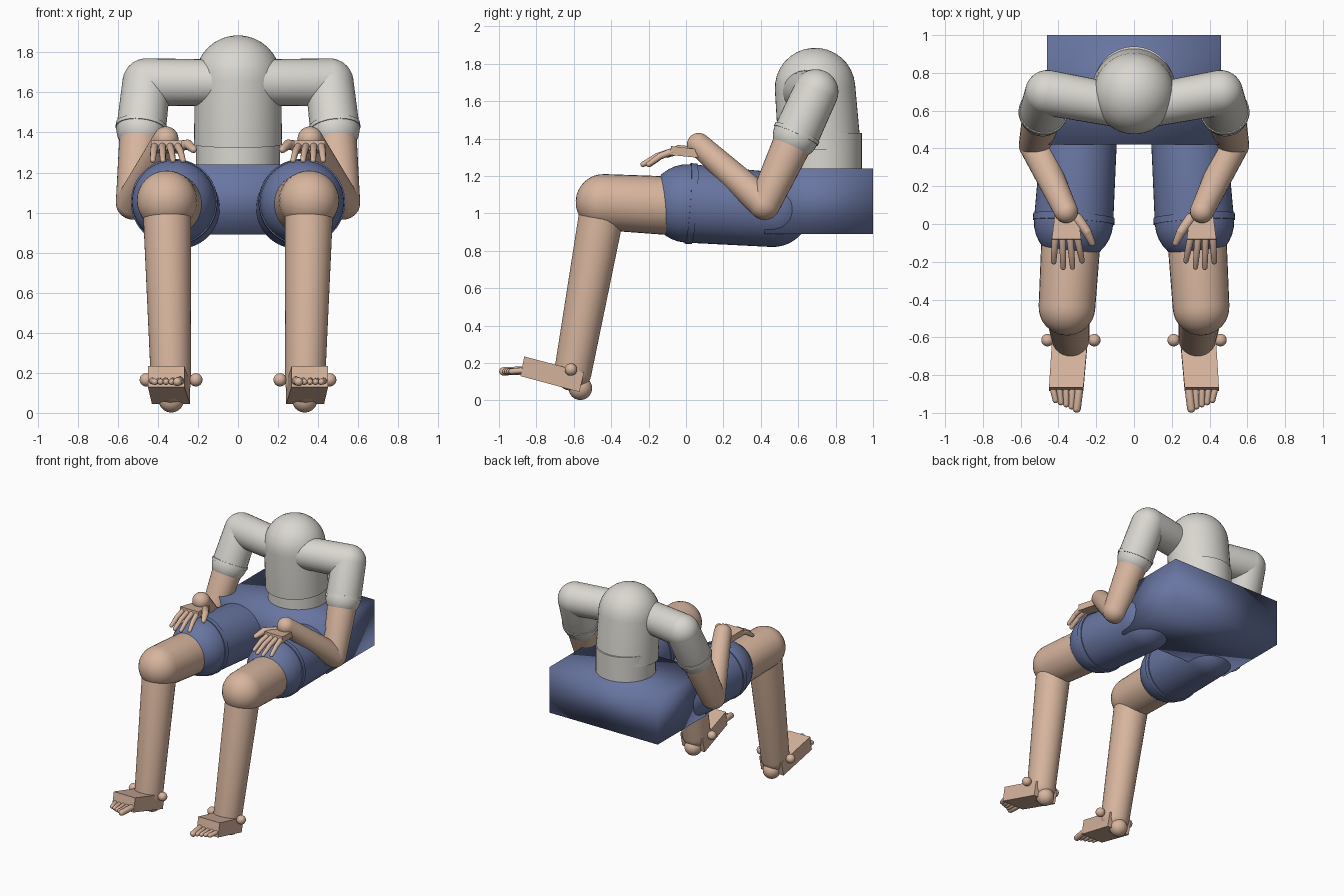
import bpy, bmesh, math
from mathutils import Vector

if "Cube" in bpy.data.objects:
    bpy.data.objects.remove(bpy.data.objects["Cube"], do_unlink=True)


def material(name, rgb):
    m = bpy.data.materials.new(name)
    m.use_nodes = True
    m.diffuse_color = (*rgb, 1)
    m.node_tree.nodes["Principled BSDF"].inputs["Base Color"].default_value = (*rgb, 1)
    return m


SHIRT = material("shirt_grey", (0.70, 0.68, 0.63))
SHORTS = material("shorts_blue", (0.14, 0.18, 0.36))
SKIN = material("skin_tan", (0.68, 0.46, 0.34))


def finish(bm, name, mat, smooth=True):
    bmesh.ops.recalc_face_normals(bm, faces=bm.faces)
    for f in bm.faces:
        f.smooth = smooth
    mesh = bpy.data.meshes.new(name)
    bm.to_mesh(mesh)
    bm.free()
    mesh.materials.append(mat)
    obj = bpy.data.objects.new(name, mesh)
    bpy.context.collection.objects.link(obj)
    return obj


def limb(name, p, q, r1, r2, mat, round_start=True, round_end=True, sides=32, steps=8):
    """Tapered tube from p to q with rounded or flat ends."""
    p, q = Vector(p), Vector(q)
    length = (q - p).length
    turn = (q - p).to_track_quat("Z", "Y")
    arc = [math.pi / 2 * i / steps for i in range(steps + 1)]
    start = [(r1 * math.sin(a), -r1 * math.cos(a)) for a in arc] if round_start else [(r1, 0)]
    end = [(r2 * math.cos(a), length + r2 * math.sin(a)) for a in arc] if round_end else [(r2, length)]
    bm = bmesh.new()
    rings = []
    for r, z in start + end:
        rings.append([bm.verts.new(p + turn @ Vector((r * math.cos(t), r * math.sin(t), z)))
                      for t in (2 * math.pi * i / sides for i in range(sides))])
    for a, b in zip(rings, rings[1:]):
        for i in range(sides):
            j = (i + 1) % sides
            bm.faces.new((a[i], a[j], b[j], b[i]))
    caps = []
    if not round_start:
        caps.append(bm.faces.new(rings[0]))
    if not round_end:
        caps.append(bm.faces.new(rings[-1]))
    bmesh.ops.remove_doubles(bm, verts=bm.verts, dist=0.0002)
    for f in caps:
        for e in f.edges:
            e.smooth = False
    return finish(bm, name, mat)


def ball(name, c, r, mat):
    bm = bmesh.new()
    bmesh.ops.create_uvsphere(bm, u_segments=24, v_segments=16, radius=r)
    bmesh.ops.translate(bm, verts=bm.verts, vec=c)
    return finish(bm, name, mat)


def slab(name, back, front, mat, smooth=False):
    """Box between two end rectangles: (x0, x1, y_low, y_high, z_low, z_high)."""
    bm = bmesh.new()
    loops = []
    for x0, x1, yl, yh, zl, zh in (back, front):
        loops.append([bm.verts.new(c) for c in
                      ((x0, yl, zl), (x1, yl, zl), (x1, yh, zh), (x0, yh, zh))])
    a, b = loops
    bm.faces.new(a)
    bm.faces.new(b)
    for i in range(4):
        j = (i + 1) % 4
        bm.faces.new((a[i], a[j], b[j], b[i]))
    return finish(bm, name, mat, smooth)


# Torso and pelvis
limb("chest", (0, 0.715, 1.34), (0, 0.69, 1.67), 0.22, 0.215, SHIRT, round_start=False, sides=48)
limb("waist", (0, 0.73, 1.15), (0, 0.73, 1.43), 0.21, 0.21, SHIRT, False, False, sides=48)
slab("pelvis", (-0.46, 0.46, 1.0, 1.0, 0.89, 1.24), (-0.46, 0.46, 0.42, 0.42, 0.89, 1.24), SHORTS, True)

for side, s in (("left", 1), ("right", -1)):
    def P(x, y, z):
        return Vector((s * x, y, z))

    def band(x0, x1, *rest):
        return (s * x0, s * x1, *rest)

    # Shorts leg with hem ring
    hip, hem = P(0.29, 0.465, 1.02), P(0.32, 0.01, 1.053)
    limb(side + "_shorts_leg", hip, hem, 0.2, 0.21, SHORTS, sides=48)
    axis = (hem - hip).normalized()
    limb(side + "_shorts_hem", hem - axis * 0.035, hem, 0.216, 0.216, SHORTS, False, False, sides=48)

    # Bare leg
    knee, ankle = P(0.355, -0.44, 1.06), P(0.335, -0.605, 0.15)
    limb(side + "_thigh", P(0.33, -0.02, 1.037), knee, 0.158, 0.15, SKIN)
    limb(side + "_shin", knee, ankle, 0.122, 0.1, SKIN)
    ball(side + "_heel", P(0.333, -0.565, 0.065), 0.063, SKIN)
    for x, part in ((0.21, "_inner_ankle"), (0.458, "_outer_ankle")):
        ball(side + part, P(x, -0.615, 0.165), 0.033, SKIN)

    # Foot and toes
    slab(side + "_foot", band(0.24, 0.43, -0.57, -0.545, 0.045, 0.15),
         band(0.268, 0.45, -0.885, -0.865, 0.13, 0.235), SKIN)
    for i in range(5):
        base = P(0.29 + 0.035 * i, -0.87, 0.16)
        tip = P(0.303 + 0.028 * i, -0.977 + 0.011 * i, 0.155)
        r = 0.022 if i == 0 else 0.016
        limb(f"{side}_toe_{i + 1}", base, tip, r, r, SKIN, sides=12, steps=4)

    # Shoulder, sleeve and cuff ring
    shoulder, elbow = P(0.457, 0.695, 1.65), P(0.525, 0.42, 1.05)
    limb(side + "_shoulder", P(0.1, 0.63, 1.65), shoulder, 0.115, 0.12, SHIRT)
    cuff = shoulder.lerp(elbow, 0.39)
    limb(side + "_sleeve", shoulder, cuff, 0.12, 0.124, SHIRT)
    limb(side + "_cuff", shoulder.lerp(elbow, 0.36), cuff, 0.129, 0.129, SHIRT, False, False)

    # Bare arm
    wrist = P(0.36, 0.068, 1.367)
    limb(side + "_upper_arm", cuff, elbow, 0.107, 0.085, SKIN)
    limb(side + "_forearm", elbow, wrist, 0.085, 0.063, SKIN)

    # Hand
    slab(side + "_palm", band(0.3, 0.415, 0.085, 0.085, 1.295, 1.34),
         band(0.28, 0.435, -0.085, -0.08, 1.312, 1.36), SKIN)
    for i, tip_y in enumerate((-0.195, -0.228, -0.23, -0.2)):
        base = P(0.3 + 0.039 * i, -0.075, 1.33)
        tip = P(0.275 + 0.05 * i, tip_y, 1.262)
        mid = base.lerp(tip, 0.5) + P(0, 0, 0.01)
        limb(f"{side}_finger_{i + 1}", base, mid, 0.019, 0.017, SKIN, sides=12, steps=4)
        limb(f"{side}_fingertip_{i + 1}", mid, tip, 0.017, 0.014, SKIN, sides=12, steps=4)
    limb(side + "_thumb_base", P(0.3, 0.03, 1.33), P(0.25, -0.04, 1.34), 0.028, 0.025, SKIN, sides=12, steps=4)
    limb(side + "_thumb_tip", P(0.25, -0.04, 1.34), P(0.222, -0.1, 1.315), 0.025, 0.018, SKIN, sides=12, steps=4)
